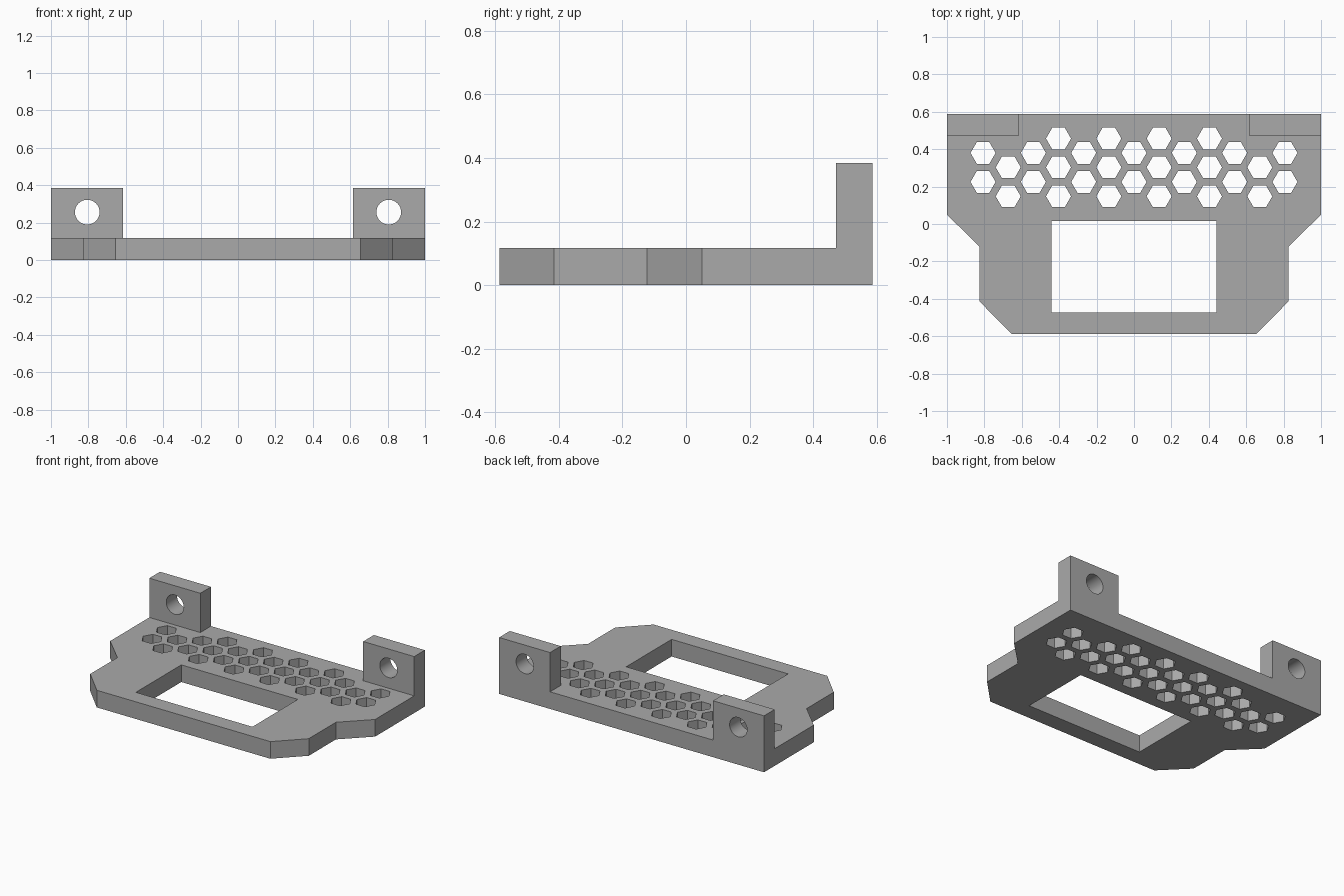
import bpy, bmesh, math
from mathutils import Matrix

if "Cube" in bpy.data.objects:
    bpy.data.objects.remove(bpy.data.objects["Cube"])

T = 0.117      # plate thickness
H = 0.385      # tab height
YB = 0.587     # half depth


def prisms(name, outlines, z0, z1, matrix=Matrix()):
    """One object made of straight prisms from counter-clockwise outlines."""
    bm = bmesh.new()
    for pts in outlines:
        lo = [bm.verts.new((x, y, z0)) for x, y in pts]
        hi = [bm.verts.new((x, y, z1)) for x, y in pts]
        bm.faces.new(lo[::-1])
        bm.faces.new(hi)
        for i in range(len(pts)):
            j = (i + 1) % len(pts)
            bm.faces.new((lo[i], lo[j], hi[j], hi[i]))
    bm.transform(matrix)
    mesh = bpy.data.meshes.new(name)
    bm.to_mesh(mesh)
    bm.free()
    obj = bpy.data.objects.new(name, mesh)
    bpy.context.collection.objects.link(obj)
    return obj


def ngon(cx, cy, r, n):
    return [(cx + r * math.cos(2 * math.pi * i / n),
             cy + r * math.sin(2 * math.pi * i / n)) for i in range(n)]


def mirrored(half):
    return half + [(-x, y) for x, y in reversed(half)]


# Bracket body at full tab height, with stepped and chamfered sides
bracket = prisms("bracket", [mirrored([
    (0.655, -YB), (0.825, -0.415), (0.825, -0.122), (1, 0.05), (1, YB)])], 0, H)

# Clears everything above the plate except the two rear corner tabs
clearance = prisms("clearance_cutter", [mirrored([
    (1.2, -0.8), (1.2, 0.472), (0.615, 0.472), (0.615, 0.8)])], T, 0.6)

# Rectangular window
window = prisms("window_cutter", [mirrored([(0.44, -0.473), (0.44, 0.017)])], -0.1, 0.3)

# Honeycomb vents: staggered columns, with a third hole in some of them
hexes = []
for c in range(-6, 7):
    if c % 2 == 0:
        rows = (0.38, 0.225)
    elif abs(c) == 5:
        rows = (0.303, 0.148)
    else:
        rows = (0.457, 0.303, 0.148)
    hexes += [ngon(c * 0.1345, y, 0.067, 6) for y in rows]
vents = prisms("vent_cutter", hexes, -0.1, 0.3)

# Screw holes through the tabs
screws = prisms("screw_hole_cutter", [ngon(s * 0.806, 0.256, 0.066, 40) for s in (-1, 1)],
                -0.8, -0.3, Matrix.Rotation(math.pi / 2, 4, 'X'))

# Cut the body, then discard the cutters
for cutter in (clearance, window, vents, screws):
    mod = bracket.modifiers.new(cutter.name, 'BOOLEAN')
    mod.operation = 'DIFFERENCE'
    mod.solver = 'EXACT'
    mod.object = cutter
    cutter.hide_render = True
bpy.context.view_layer.objects.active = bracket
bracket.select_set(True)
for mod in list(bracket.modifiers):
    bpy.ops.object.modifier_apply(modifier=mod.name)
for cutter in (clearance, window, vents, screws):
    bpy.data.objects.remove(cutter)

grey = bpy.data.materials.new("grey")
grey.diffuse_color = (0.40, 0.40, 0.40, 1)
grey.use_nodes = True
grey.node_tree.nodes["Principled BSDF"].inputs["Base Color"].default_value = grey.diffuse_color
bracket.data.materials.clear()
bracket.data.materials.append(grey)
bpy.ops.object.shade_smooth_by_angle(angle=math.radians(30))
